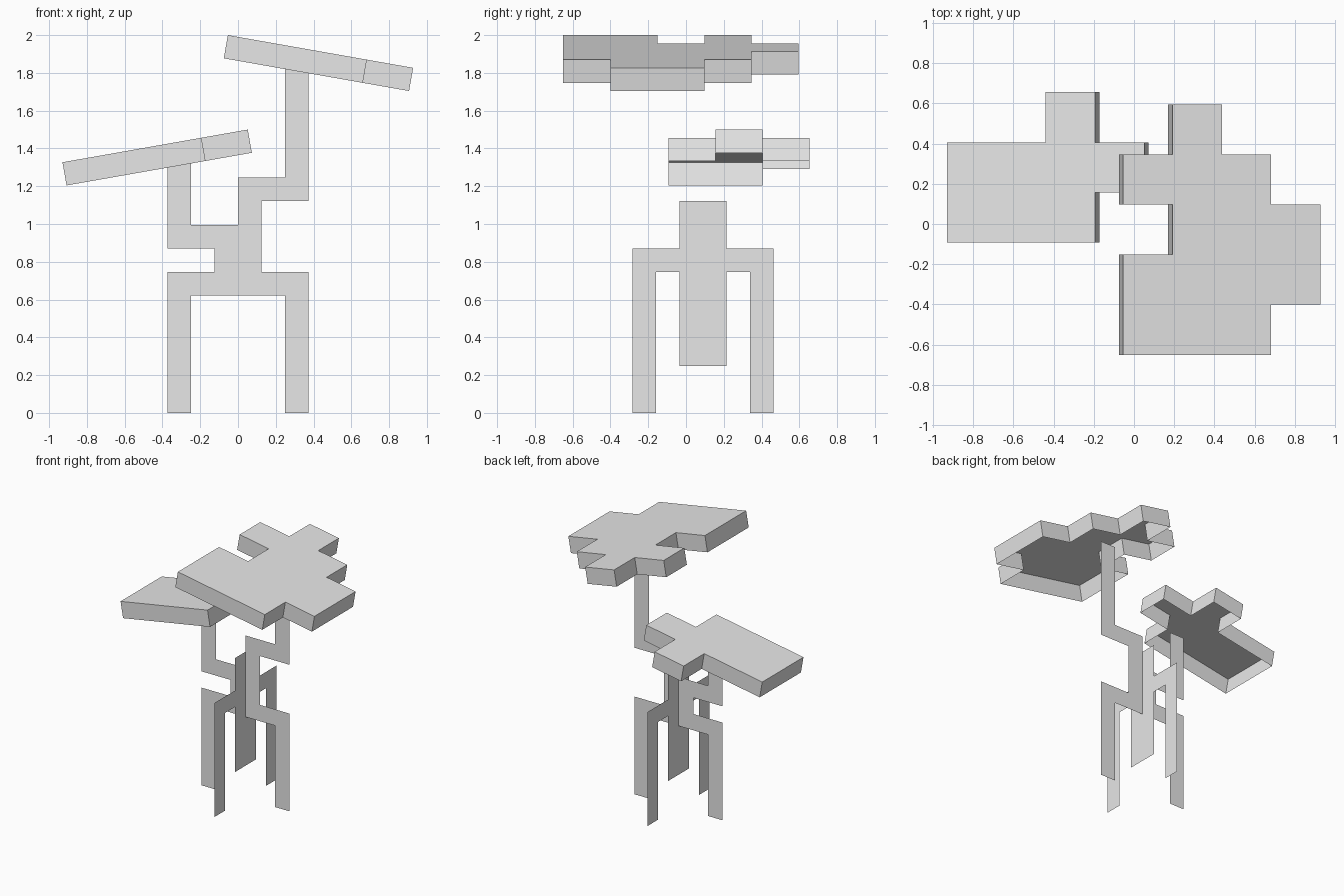
import bpy
import bmesh
from math import radians
from mathutils import Matrix, Vector

if "Cube" in bpy.data.objects:
    bpy.data.objects.remove(bpy.data.objects["Cube"], do_unlink=True)

U = 0.1245      # one grid step of the design
AXIS_Y = 0.09   # the crossed trunk panels meet on this line

grey = bpy.data.materials.new("pale_grey")
grey.use_nodes = True
grey.diffuse_color = (0.8, 0.8, 0.8, 1)
grey.node_tree.nodes["Principled BSDF"].inputs["Base Color"].default_value = (0.8, 0.8, 0.8, 1)


def finish(name, bm):
    mesh = bpy.data.meshes.new(name)
    bm.to_mesh(mesh)
    bm.free()
    mesh.materials.append(grey)
    obj = bpy.data.objects.new(name, mesh)
    bpy.context.collection.objects.link(obj)
    return obj


def panel(name, outline, place):
    """Thin upright cut-out, outline given in grid steps."""
    bm = bmesh.new()
    bm.faces.new([bm.verts.new(place(a * U, b * U)) for a, b in outline])
    return finish(name, bm)


def canopy(name, outline, centre, y_start, tilt):
    """Tilted leaf slab: top and rim, open underneath; outline in double steps."""
    bm = bmesh.new()
    top = bm.faces.new([bm.verts.new(((a - 2) * 2 * U, b * 2 * U + y_start, U / 2))
                        for a, b in outline])
    rim = bmesh.ops.extrude_edge_only(bm, edges=top.edges[:])
    lower = [v for v in rim["geom"] if isinstance(v, bmesh.types.BMVert)]
    bmesh.ops.translate(bm, verts=lower, vec=(0, 0, -U))
    bmesh.ops.recalc_face_normals(bm, faces=bm.faces)
    top = max(bm.faces, key=lambda f: f.calc_area())
    if top.normal.z < 0:
        bmesh.ops.reverse_faces(bm, faces=bm.faces)
    bm.transform(Matrix.Translation(centre) @ Matrix.Rotation(radians(tilt), 4, "Y"))
    return finish(name, bm)


# Front-facing trunk panel: two legs, a waist and two stepped branches
panel("trunk_and_branches",
      [(-3, 0), (-2, 0), (-2, 5), (2, 5), (2, 0), (3, 0), (3, 6), (1, 6),
       (1, 9), (3, 9), (3, 15), (2, 15), (2, 10), (0, 10), (0, 8), (-2, 8),
       (-2, 11), (-3, 11), (-3, 7), (-1, 7), (-1, 6), (-3, 6)],
      lambda a, b: (a, AXIS_Y, b))

# Side-facing panel: central post with a root on each side
panel("trunk_and_roots",
      [(-3, 0), (-2, 0), (-2, 6), (-1, 6), (-1, 2), (1, 2), (1, 6), (2, 6),
       (2, 0), (3, 0), (3, 7), (1, 7), (1, 9), (-1, 9), (-1, 7), (-3, 7)],
      lambda a, b: (0, AXIS_Y + a, b))

# Leaf slabs
canopy("upper_canopy",
       [(0, 0), (3, 0), (3, 1), (4, 1), (4, 3), (3, 3), (3, 4), (2, 4),
        (2, 5), (1, 5), (1, 4), (0, 4), (0, 3), (1, 3), (1, 2), (0, 2)],
       Vector((0.426, 0, 1.852)), -0.65, 10)
canopy("lower_canopy",
       [(0, 0), (3, 0), (3, 1), (4, 1), (4, 2), (3, 2), (3, 3), (2, 3),
        (2, 2), (0, 2)],
       Vector((-0.428, 0, 1.352)), -0.092, -10)
